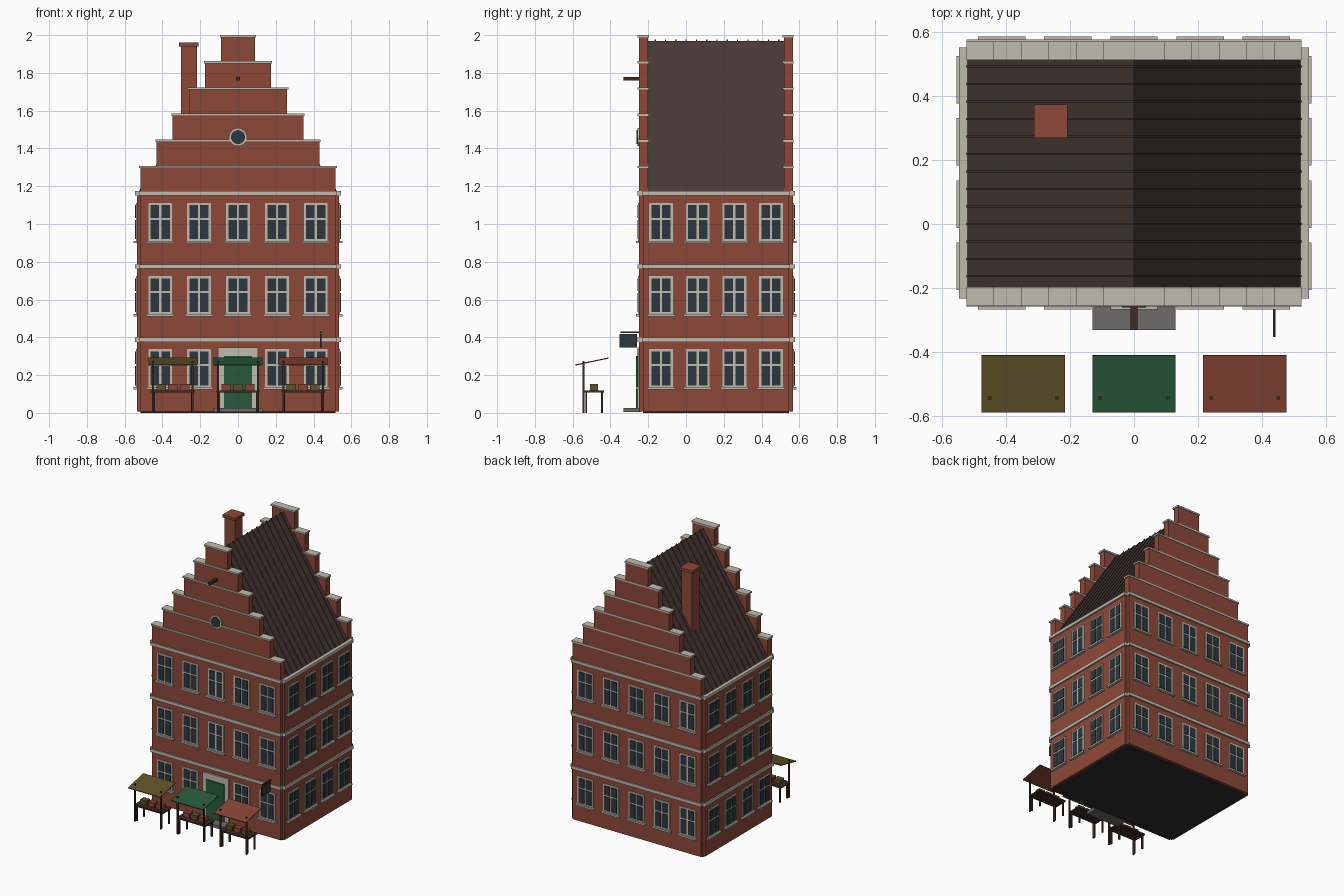
import bpy, bmesh, math
from mathutils import Matrix, Vector

cube = bpy.data.objects.get("Cube")
if cube:
    bpy.data.objects.remove(cube, do_unlink=True)


def material(name, r, g, b):
    m = bpy.data.materials.new(name)
    m.use_nodes = True
    m.diffuse_color = (r, g, b, 1)
    bsdf = m.node_tree.nodes["Principled BSDF"]
    bsdf.inputs["Base Color"].default_value = (r, g, b, 1)
    bsdf.inputs["Roughness"].default_value = 0.9
    return m


BRICK = material("brick red", 0.27, 0.066, 0.04)
STONE = material("pale stone", 0.53, 0.5, 0.42)
GLASS = material("dark glass", 0.026, 0.038, 0.05)
ROOF = material("roof brown", 0.062, 0.04, 0.034)
GREEN = material("green paint", 0.022, 0.1, 0.045)
OLIVE = material("olive canvas", 0.115, 0.082, 0.022)
RED = material("red canvas", 0.24, 0.06, 0.035)
WOOD = material("dark wood", 0.05, 0.025, 0.016)
GREY = material("step grey", 0.15, 0.145, 0.14)
METAL = material("dark metal", 0.026, 0.026, 0.026)


def make(name, bm, mats, matrix=Matrix()):
    bmesh.ops.recalc_face_normals(bm, faces=bm.faces)
    mesh = bpy.data.meshes.new(name)
    bm.to_mesh(mesh)
    bm.free()
    for m in mats:
        mesh.materials.append(m)
    ob = bpy.data.objects.new(name, mesh)
    bpy.context.collection.objects.link(ob)
    ob.matrix_world = matrix
    return ob


def add_box(bm, x, y, z, slot=0):
    """Box from (low, high) pairs on each axis."""
    size = [b - a for a, b in (x, y, z)]
    mid = [(a + b) / 2 for a, b in (x, y, z)]
    mat = Matrix.Translation(mid) @ Matrix.Diagonal((*size, 1))
    verts = bmesh.ops.create_cube(bm, size=1, matrix=mat)["verts"]
    for f in {f for v in verts for f in v.link_faces}:
        f.material_index = slot


def box(name, x, y, z, mat, matrix=Matrix()):
    bm = bmesh.new()
    add_box(bm, x, y, z)
    return make(name, bm, [mat], matrix)


def around(c, half):
    return (c - half, c + half)


def add_prism(bm, profile, y0, y1):
    """Extrude an x-z profile along y."""
    face = bm.faces.new([bm.verts.new((x, y0, z)) for x, z in profile])
    geom = bmesh.ops.extrude_face_region(bm, geom=[face])["geom"]
    for v in geom:
        if isinstance(v, bmesh.types.BMVert):
            v.co.y = y1


# Main body
MID = 0.159
HALF_W, HALF_D = 0.517, 0.386
WALL_TOP, RIDGE = 1.17, 1.975
FLOOR = 0.3875
box("wall_core", around(0, HALF_W), around(MID, HALF_D), (0.008, WALL_TOP), BRICK)
box("base_slab", around(0, HALF_W), around(MID, HALF_D), (0, 0.008), METAL)


def add_window(bm, u, z, face):
    """Stone frame with four raised panes and a sill, facing -y."""
    add_box(bm, around(u, 0.063), (-face - 0.006, -face), (z, z + 0.207), 0)
    add_box(bm, around(u, 0.074), (-face - 0.018, -face), (z - 0.006, z + 0.006), 0)
    for side in (-1, 1):
        for low, high in ((0.016, 0.117), (0.128, 0.195)):
            add_box(bm, around(u + side * 0.0285, 0.0225),
                    (-face - 0.01, -face), (z + low, z + high), 1)


# Four facades: wall slab, stone bands and windows, each turned into place
facades = (
    ("front", 0, HALF_W, 0.407, 5, 0.206),
    ("left", 90, HALF_D, 0.535, 4, 0.194),
    ("back", 180, HALF_W, 0.407, 5, 0.206),
    ("right", 270, HALF_D, 0.535, 4, 0.194),
)
for name, angle, half, face, count, gap in facades:
    turn = Matrix.Translation((0, MID, 0)) @ Matrix.Rotation(math.radians(angle), 4, "Z")
    box(name + "_wall", around(0, half), (-face, -face + 0.05), (0.008, WALL_TOP), BRICK, turn)
    bands, windows = bmesh.new(), bmesh.new()
    for floor in range(3):
        add_box(bands, around(0, half + 0.006), (-face - 0.01, -face + 0.02),
                around(FLOOR * (floor + 1), 0.011))
        for i in range(count):
            u = (i - (count - 1) / 2) * gap
            if name == "front" and floor == 0 and u == 0:
                continue  # the door goes here
            add_window(windows, u, 0.13 + floor * FLOOR, face)
    make(name + "_bands", bands, [STONE], turn)
    make(name + "_windows", windows, [STONE, GLASS], turn)

# Stepped gables with stone copings
STEP = (2.0 - WALL_TOP) / 6
for name, y in (("front", (-0.248, -0.2)), ("back", (0.52, 0.566))):
    bricks, caps = bmesh.new(), bmesh.new()
    for i in range(6):
        half = HALF_W - i * 0.0855
        z = WALL_TOP + i * STEP
        add_box(bricks, around(0, half), y, (z, z + STEP - 0.012))
        add_box(caps, around(0, half + 0.006), (y[0] - 0.008, y[1] + 0.003),
                (z + STEP - 0.012, z + STEP))
    make(name + "_gable", bricks, [BRICK])
    make(name + "_gable_copings", caps, [STONE])

# Roof with raised seams
bm = bmesh.new()
add_prism(bm, [(-0.522, WALL_TOP), (0.522, WALL_TOP), (0, RIDGE - 0.006)], -0.2, 0.52)
make("roof", bm, [ROOF])
bm = bmesh.new()
for i in range(13):
    y = -0.163 + i * 0.0545
    add_prism(bm, [(-0.522, WALL_TOP), (0.522, WALL_TOP), (0.522, WALL_TOP + 0.008),
                   (0, RIDGE + 0.002), (-0.522, WALL_TOP + 0.008)], y - 0.003, y + 0.003)
make("roof_seams", bm, [ROOF])

# Chimney
box("chimney_shaft", around(-0.26, 0.043), around(0.32, 0.043), (1.4, 1.945), BRICK)
box("chimney_cap", around(-0.26, 0.052), around(0.32, 0.052), (1.94, 1.96), BRICK)


# Round gable window
def disc(name, radius, depth, mat):
    bm = bmesh.new()
    place = Matrix.Translation((0, -0.247 - depth / 2, 1.46)) @ Matrix.Rotation(math.pi / 2, 4, "X")
    bmesh.ops.create_cone(bm, cap_ends=True, segments=24, radius1=radius,
                          radius2=radius, depth=depth, matrix=place)
    make(name, bm, [mat])


disc("round_window_frame", 0.048, 0.01, STONE)
disc("round_window_glass", 0.037, 0.014, GLASS)

# Hoist beam
box("hoist_beam", around(0, 0.011), (-0.33, -0.22), around(1.768, 0.009), WOOD)

# Door and step
box("door_surround", around(0, 0.105), (-0.258, -0.24), (0.02, 0.345), STONE)
box("door", around(0, 0.073), (-0.264, -0.24), (0.025, 0.3), GREEN)
box("door_step", around(0, 0.13), (-0.33, -0.24), (0.004, 0.027), GREY)

# Hanging sign
box("sign_bracket", around(0.438, 0.004), (-0.348, -0.24), around(0.427, 0.004), METAL)
box("sign_board", around(0.438, 0.004), (-0.353, -0.26), (0.347, 0.417), GLASS)

# Market stalls
stalls = (("right", -0.345, OLIVE, (OLIVE, RED, RED)),
          ("middle", 0, GREEN, (RED, OLIVE, RED)),
          ("left", 0.345, RED, (OLIVE, RED, OLIVE)))
for name, cx, cloth, goods in stalls:
    tilt = Matrix.Translation((cx, -0.498, 0.272)) @ Matrix.Rotation(math.atan(0.21), 4, "X")
    box(name + "_stall_awning", around(0, 0.13), around(0, 0.0905), around(0, 0.003), cloth, tilt)
    bm = bmesh.new()
    add_box(bm, around(cx, 0.115), (-0.54, -0.435), (0.108, 0.119))
    for side in (-1, 1):
        add_box(bm, around(cx + side * 0.105, 0.005), around(-0.543, 0.005), (0, 0.274))
        for y in (-0.528, -0.445):
            add_box(bm, around(cx + side * 0.1, 0.005), around(y, 0.005), (0, 0.11))
    make(name + "_stall_frame", bm, [WOOD])
    for i, mat in enumerate(goods):
        box(f"{name}_stall_crate_{i + 1}", around(cx + (i - 1) * 0.062, 0.025),
            around(-0.487, 0.021), (0.119, 0.152), mat)
